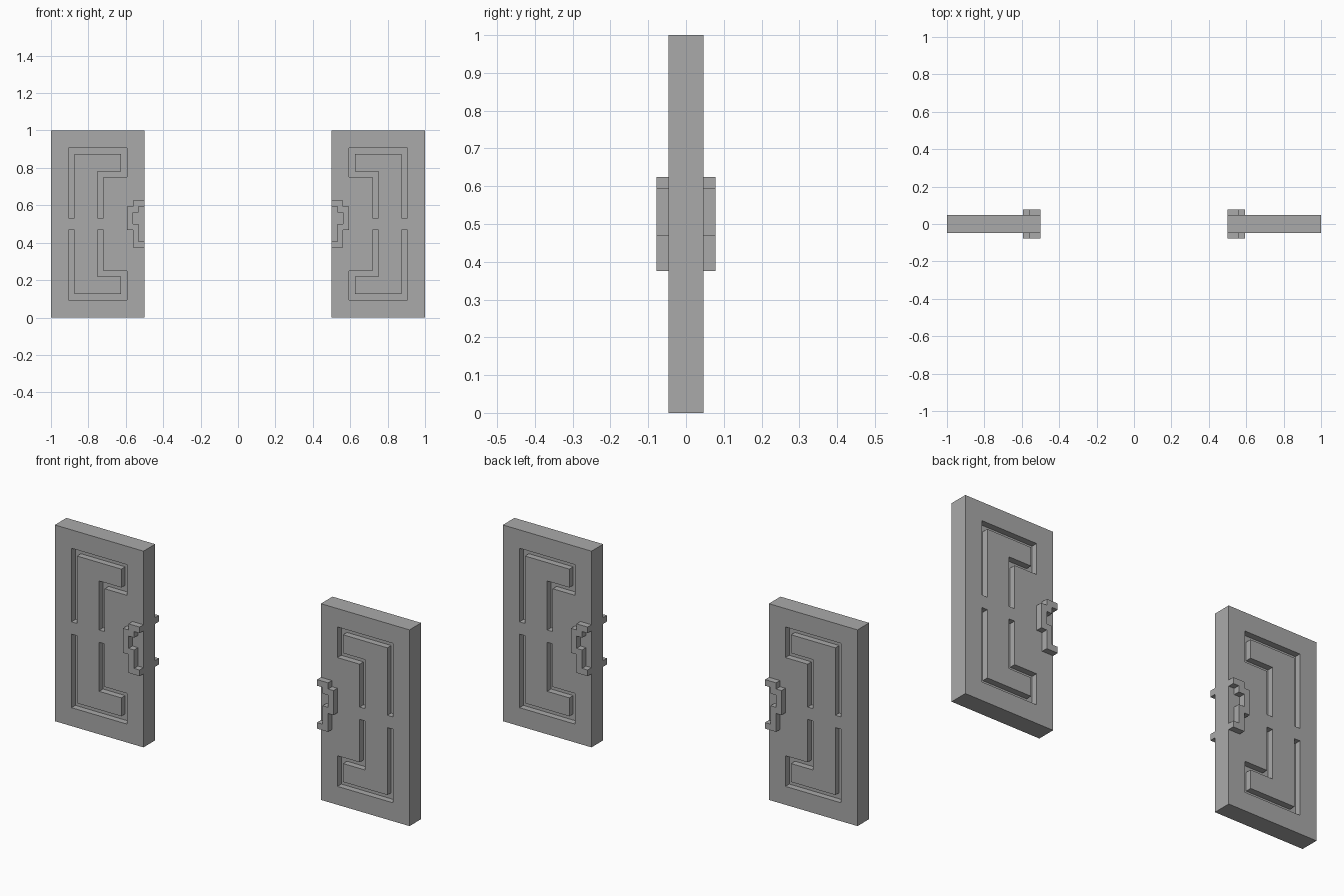
import bpy
import bmesh

if "Cube" in bpy.data.objects:
    bpy.data.objects.remove(bpy.data.objects["Cube"])

U = 1 / 32  # every step of the design is a multiple of this unit

stone = bpy.data.materials.new("grey stone")
stone.diffuse_color = (0.4, 0.4, 0.4, 1)
stone.use_nodes = True
stone.node_tree.nodes["Principled BSDF"].inputs["Base Color"].default_value = stone.diffuse_color


def prism(name, outlines, depths):
    """Extrude each (x, z) outline through each (y0, y1) depth, in units."""
    bm = bmesh.new()
    for outline in outlines:
        for y0, y1 in depths:
            face = bm.faces.new([bm.verts.new((x * U, y0 * U, z * U)) for x, z in outline])
            ext = bmesh.ops.extrude_face_region(bm, geom=[face])
            verts = [v for v in ext["geom"] if isinstance(v, bmesh.types.BMVert)]
            bmesh.ops.translate(bm, verts=verts, vec=(0, (y1 - y0) * U, 0))
    bmesh.ops.recalc_face_normals(bm, faces=bm.faces)
    mesh = bpy.data.meshes.new(name)
    bm.to_mesh(mesh)
    bm.free()
    mesh.materials.append(stone)
    obj = bpy.data.objects.new(name, mesh)
    bpy.context.collection.objects.link(obj)
    return obj


# Outlines for the right-hand leaf
PANEL = [(16, 0), (32, 0), (32, 32), (16, 32)]
GROOVE = [(29, 17), (29, 29), (19, 29), (19, 24), (23, 24), (23, 17),
          (24, 17), (24, 25), (20, 25), (20, 28), (28, 28), (28, 17)]
HANDLE = [(16, 20), (18, 20), (18, 19), (19, 19), (19, 15), (18, 15), (18, 12), (16, 12),
          (16, 13), (17, 13), (17, 16), (18, 16), (18, 18), (17, 18), (17, 19), (16, 19)]

for side, s in (("left", -1), ("right", 1)):
    def flip(pts):
        return [(s * x, z) for x, z in pts]

    # Door leaf with a channel pattern sunk into both faces
    panel = prism(side + "_door_panel", [flip(PANEL)], [(-1.5, 1.5)])
    upper = flip(GROOVE)
    lower = [(x, 32 - z) for x, z in upper]
    cutter = prism("groove_cutter", [upper, lower], [(-2.5, -0.5), (0.5, 2.5)])
    cutter.hide_render = True
    mod = panel.modifiers.new("grooves", 'BOOLEAN')
    mod.operation = 'DIFFERENCE'
    mod.solver = 'EXACT'
    mod.object = cutter
    bpy.context.view_layer.objects.active = panel
    bpy.ops.object.modifier_apply(modifier=mod.name)
    bpy.data.objects.remove(cutter)

    # Stepped bracket handles on the front and back
    prism(side + "_door_handles", [flip(HANDLE)], [(-2.5, -1.5), (1.5, 2.5)])
